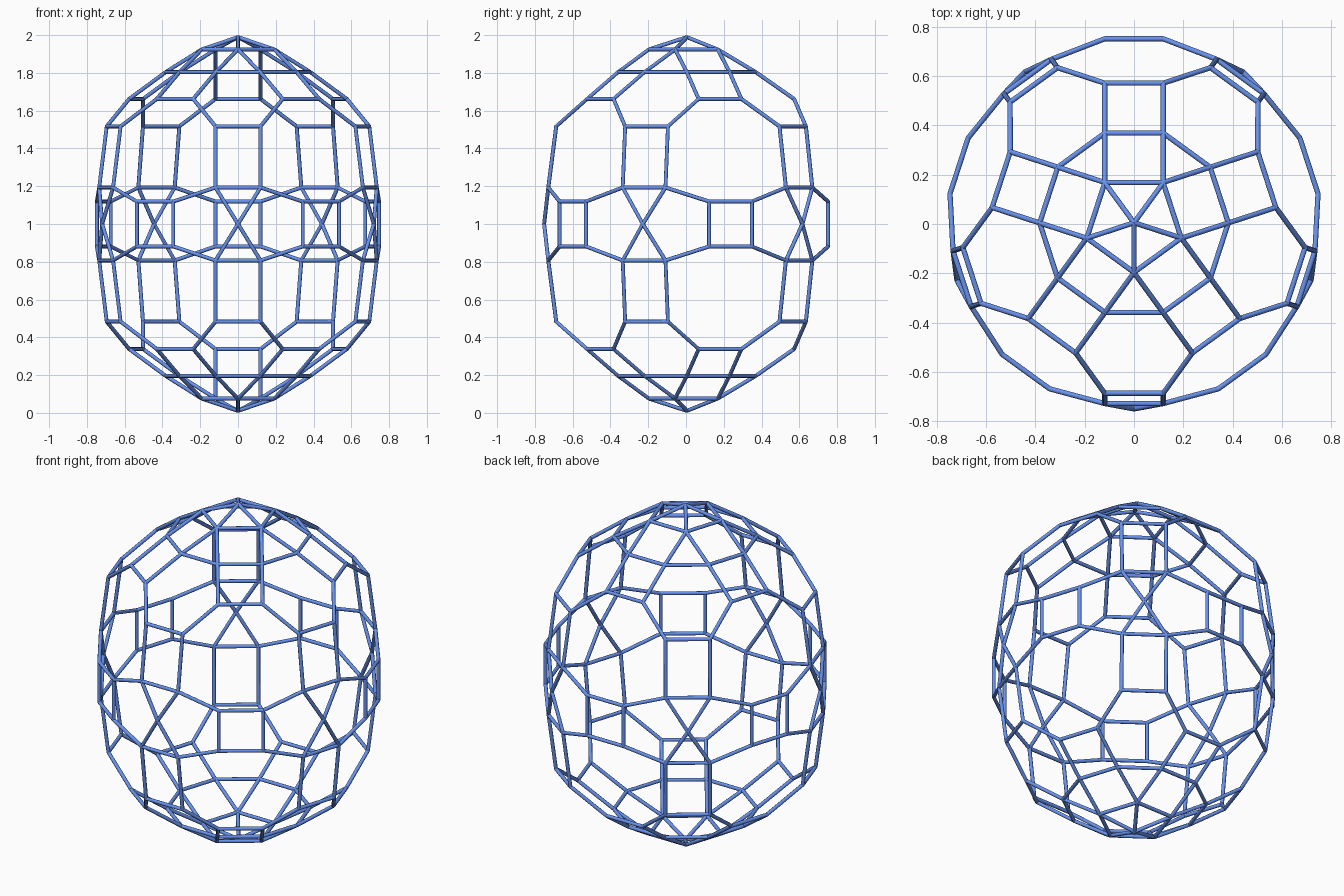
import bpy, bmesh
from math import radians
from mathutils import Vector, Matrix

if "Cube" in bpy.data.objects:
    bpy.data.objects.remove(bpy.data.objects["Cube"])

STRUT_R = 0.0105   # strut radius
SIDES = 8
SHIFT = Vector((0, 0.005, 0))   # centres the five-sided cage on y = 0

mat = bpy.data.materials.new("blue")
mat.diffuse_color = (0.14, 0.29, 0.85, 1)
mat.use_nodes = True
mat.node_tree.nodes["Principled BSDF"].inputs["Base Color"].default_value = mat.diffuse_color

# Half of one fifth of the cage: the x > 0 side of the back (+y) and front (-y) sectors
back = lambda y, z: Vector((0.119, y, z))
front = lambda y, z: Vector((0.119, -y, z))
turn = lambda v, k=1: Matrix.Rotation(radians(72 * k), 3, 'Z') @ v
flip_x = lambda v: Vector((-v.x, v.y, v.z))
flip_z = lambda v: Vector((v.x, v.y, 2 - v.z))


def nearest(v, target):
    """The turned or mirrored copy of v that lies closest to target."""
    copies = [turn(w, k) for w in (v, flip_x(v)) for k in range(5)]
    return min(copies, key=lambda c: (c - target).length)


apex = Vector((0, 0, 1.989))
crown = back(0.163, 1.924)       # pentagon round the apex
upper = back(0.364, 1.804)       # first square band
shoulder = back(0.567, 1.662)    # second square band
cheek = front(0.692, 1.517)      # top of tall panel
waist = front(0.734, 1.193)      # bottom of tall panel
knot = Vector((0, -0.756, 1.0))  # crossing of two triangles
belt = back(0.747, 1.119)        # small belt square
upper_next = nearest(upper, turn(flip_x(upper), -1))

cage_parts = {
    "crown_struts": [(apex, crown), (crown, flip_x(crown))],
    "upper_struts": [(crown, upper), (upper, flip_x(upper)), (upper, upper_next)],
    "shoulder_struts": [(upper, shoulder), (shoulder, flip_x(shoulder)),
                        (shoulder, nearest(cheek, shoulder))],
    "side_struts": [(cheek, flip_x(cheek)), (cheek, waist), (waist, flip_x(waist))],
    "belt_struts": [(waist, knot), (nearest(waist, belt), belt),
                    (belt, flip_x(belt)), (belt, flip_z(belt))],
}


def add_strut(bm, a, b):
    d = b - a
    m = Matrix.Translation((a + b) / 2) @ d.to_track_quat('Z', 'Y').to_matrix().to_4x4()
    bmesh.ops.create_cone(bm, cap_ends=True, segments=SIDES, radius1=STRUT_R,
                          radius2=STRUT_R, depth=d.length, matrix=m)


def finish(bm, name):
    me = bpy.data.meshes.new(name)
    bm.to_mesh(me)
    bm.free()
    me.materials.append(mat)
    ob = bpy.data.objects.new(name, me)
    bpy.context.collection.objects.link(ob)
    bpy.ops.object.select_all(action='DESELECT')
    ob.select_set(True)
    bpy.context.view_layer.objects.active = ob
    bpy.ops.object.shade_smooth_by_angle(angle=radians(50))


# Struts: five turns, left/right mirror and top/bottom mirror, duplicates skipped
joints = []
for name, edges in cage_parts.items():
    bm = bmesh.new()
    mids = []
    for pair in edges:
        for k in range(5):
            for fx in (False, True):
                for fz in (False, True):
                    ends = []
                    for v in pair:
                        w = flip_x(v) if fx else v
                        w = flip_z(w) if fz else w
                        ends.append(turn(w, k) + SHIFT)
                    mid = (ends[0] + ends[1]) / 2
                    if any((mid - m).length < 0.01 for m in mids):
                        continue
                    mids.append(mid)
                    add_strut(bm, *ends)
                    for p in ends:
                        if all((p - q).length > 0.01 for q in joints):
                            joints.append(p)
    finish(bm, name)

# Small fillers where struts meet
bm = bmesh.new()
for p in joints:
    bmesh.ops.create_icosphere(bm, subdivisions=1, radius=STRUT_R * 0.98,
                               matrix=Matrix.Translation(p))
finish(bm, "joints")
